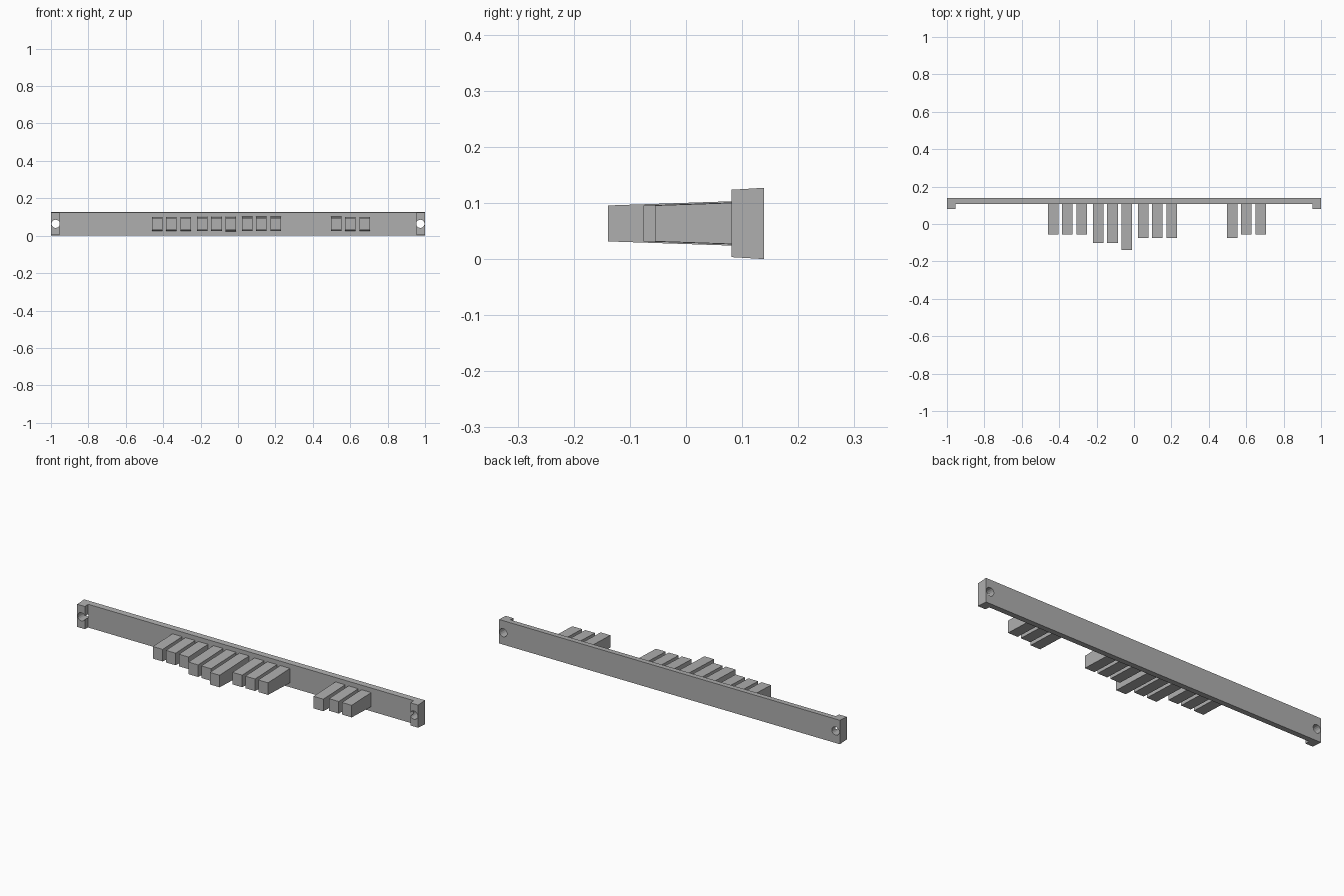
import bpy, bmesh, math
from mathutils import Matrix

cube = bpy.data.objects.get("Cube")
if cube:
    bpy.data.objects.remove(cube, do_unlink=True)

grey = bpy.data.materials.new("plain_grey")
grey.use_nodes = True
COLOUR = (0.43, 0.43, 0.43, 1)
grey.diffuse_color = COLOUR
grey.node_tree.nodes["Principled BSDF"].inputs["Base Color"].default_value = COLOUR

MID_Z = 0.0635
BACK_Y, WALL_Y, TAB_Y = 0.139, 0.108, 0.081


def drafted(name, outline, half_height):
    """Plan outline raised about MID_Z, its half height varying with y."""
    bm = bmesh.new()
    low, high = [[bm.verts.new((x, y, MID_Z + s * half_height(y))) for x, y in outline]
                 for s in (-1, 1)]
    bm.faces.new(low[::-1])
    bm.faces.new(high)
    n = len(outline)
    for i in range(n):
        j = (i + 1) % n
        bm.faces.new((low[i], low[j], high[j], high[i]))
    bmesh.ops.recalc_face_normals(bm, faces=bm.faces)
    mesh = bpy.data.meshes.new(name)
    bm.to_mesh(mesh)
    bm.free()
    mesh.materials.append(grey)
    obj = bpy.data.objects.new(name, mesh)
    bpy.context.collection.objects.link(obj)
    return obj


# Long backing bar with a forward tab at each end
half = [(1, BACK_Y), (1, TAB_Y), (0.955, TAB_Y), (0.955, WALL_Y)]
outline = half + [(-x, y) for x, y in reversed(half)]
bar = drafted("backing_bar", outline, lambda y: 0.0635 - 0.06 * (BACK_Y - y))

# Screw holes through the tabs
bm = bmesh.new()
for x in (-0.975, 0.975):
    bmesh.ops.create_cone(
        bm, cap_ends=True, segments=16, radius1=0.022, radius2=0.022, depth=0.3,
        matrix=Matrix.Translation((x, 0.11, MID_Z)) @ Matrix.Rotation(math.pi / 2, 4, "X"))
mesh = bpy.data.meshes.new("hole_cutter")
bm.to_mesh(mesh)
bm.free()
mesh.materials.append(grey)
cutter = bpy.data.objects.new("hole_cutter", mesh)
bpy.context.collection.objects.link(cutter)
cutter.hide_render = True
cutter.hide_set(True)
cut = bar.modifiers.new("screw_holes", "BOOLEAN")
cut.operation = "DIFFERENCE"
cut.solver = "EXACT"
cut.object = cutter

# Groups of three tapered teeth: first centre x, then each tip y
PITCH, HALF_WIDTH = 0.076, 0.0285
GROUPS = [
    (-0.432, (-0.055, -0.055, -0.055)),
    (-0.191, (-0.102, -0.102, -0.139)),
    (0.049, (-0.076, -0.076, -0.076)),
    (0.525, (-0.076, -0.055, -0.055)),
]
for g, (start, tips) in enumerate(GROUPS, 1):
    for t, tip in enumerate(tips):
        x = start + t * PITCH
        x0, x1 = x - HALF_WIDTH, x + HALF_WIDTH
        drafted(f"tooth_{g}_{t + 1}",
                [(x0, tip), (x1, tip), (x1, WALL_Y + 0.005), (x0, WALL_Y + 0.005)],
                lambda y, tip=tip: 0.032 + 0.034 * (y - tip))
